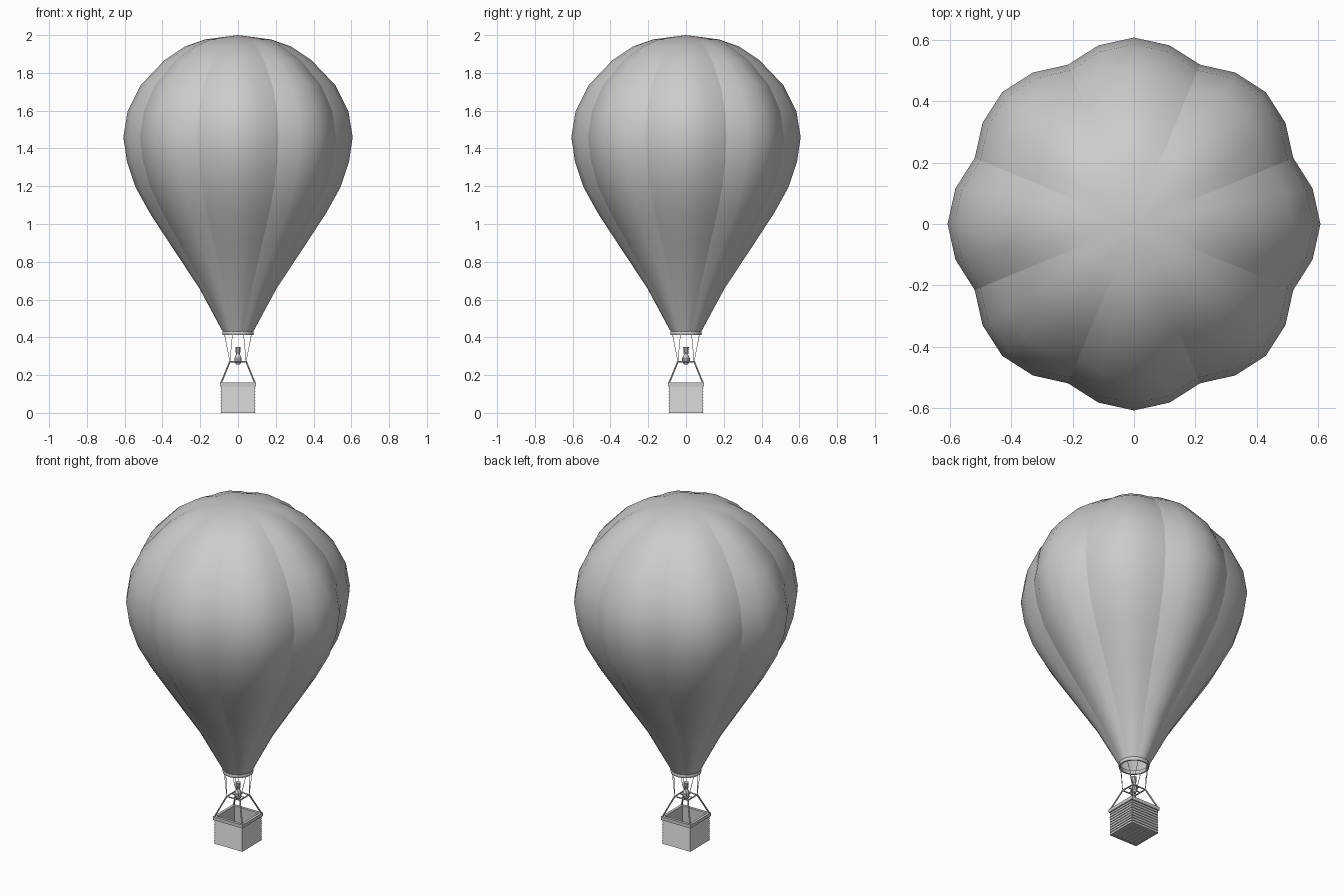
import bpy, bmesh
from math import pi, sin, cos, radians
from mathutils import Vector

cube = bpy.data.objects.get("Cube")
if cube:
    bpy.data.objects.remove(cube)

grey = bpy.data.materials.new("plain_grey")
grey.use_nodes = True
COLOUR = (0.6, 0.6, 0.6, 1)
grey.diffuse_color = COLOUR
grey.node_tree.nodes["Principled BSDF"].inputs["Base Color"].default_value = COLOUR


def finish(name, bm, smooth=False, normals=True):
    if normals:
        bmesh.ops.recalc_face_normals(bm, faces=bm.faces)
    for f in bm.faces:
        f.smooth = smooth
    mesh = bpy.data.meshes.new(name)
    bm.to_mesh(mesh)
    bm.free()
    mesh.materials.append(grey)
    obj = bpy.data.objects.new(name, mesh)
    bpy.context.scene.collection.objects.link(obj)
    return obj


def bridge(bm, rings, closed=False):
    pairs = list(zip(rings, rings[1:]))
    if closed:
        pairs.append((rings[-1], rings[0]))
    for a, b in pairs:
        n = len(a)
        for i in range(n):
            j = (i + 1) % n
            bm.faces.new((a[i], a[j], b[j], b[i]))


def add_rod(bm, start, end, r1, r2=None, sides=6):
    """Straight capped tube between two points."""
    start, end = Vector(start), Vector(end)
    d = end - start
    geo = bmesh.ops.create_cone(bm, cap_ends=True, segments=sides, radius1=r1,
                                radius2=r1 if r2 is None else r2, depth=d.length)
    turn = d.to_track_quat('Z', 'Y')
    for v in geo["verts"]:
        v.co = turn @ v.co + (start + end) / 2


def add_box(bm, centre, size):
    geo = bmesh.ops.create_cube(bm, size=1)
    for v in geo["verts"]:
        v.co = Vector(centre) + v.co * Vector(size)


def turned(name, profile, sides, smooth=False):
    """Closed cross-section of (radius, z) swept round the z axis."""
    bm = bmesh.new()
    rings = []
    for r, z in profile:
        angles = [2 * pi * (i + 0.5) / sides for i in range(sides)]
        rings.append([bm.verts.new((r * cos(a), r * sin(a), z)) for a in angles])
    bridge(bm, rings, closed=True)
    return finish(name, bm, smooth)


# Envelope: eight bulging gores, four facets each, creased along the seams
GORES = 8
SEGMENTS = GORES * 4
outline = [(0.078, 0.425), (0.205, 0.66), (0.357, 0.89), (0.465, 1.055),
           (0.543, 1.195), (0.588, 1.33), (0.607, 1.46), (0.585, 1.595),
           (0.515, 1.735), (0.388, 1.868), (0.28, 1.94), (0.175, 1.977)]
bulge = (1.0, 0.977, 0.925, 0.977)
bm = bmesh.new()
rings = []
for r, z in outline:
    depth = min(1, max(0, (r - 0.06) / 0.2))
    ring = []
    for i in range(SEGMENTS):
        a = 2 * pi * i / SEGMENTS
        rr = r * (1 - depth * (1 - bulge[i % 4]))
        ring.append(bm.verts.new((rr * cos(a), rr * sin(a), z)))
    rings.append(ring)
bridge(bm, rings)
crown = bm.verts.new((0, 0, 2.0))
top = rings[-1]
for i in range(SEGMENTS):
    bm.faces.new((top[i], top[(i + 1) % SEGMENTS], crown))
for lower, upper in zip(rings, rings[1:]):
    for i in range(2, SEGMENTS, 4):
        bm.edges.get((lower[i], upper[i])).smooth = False
finish("envelope", bm, smooth=True, normals=False)

# Mouth hoop
turned("mouth_hoop", [(0.081, 0.412), (0.083, 0.422), (0.081, 0.433),
                      (0.073, 0.433), (0.071, 0.422), (0.073, 0.412)], SEGMENTS)

# Burner frame, with ropes above and struts below
FRAME, FRAME_Z, RIM = 0.043, 0.272, 0.091
corners = [(1, 1), (-1, 1), (-1, -1), (1, -1)]
frame, ropes, struts = bmesh.new(), bmesh.new(), bmesh.new()
for k, (sx, sy) in enumerate(corners):
    nx, ny = corners[(k + 1) % 4]
    corner = (sx * FRAME, sy * FRAME, FRAME_Z)
    add_rod(frame, corner, (nx * FRAME, ny * FRAME, FRAME_Z), 0.004)
    mid = ((sx + nx) * FRAME / 2, (sy + ny) * FRAME / 2, FRAME_Z)
    add_rod(frame, mid, (0, 0, FRAME_Z), 0.003)
    add_rod(struts, corner, (sx * RIM, sy * RIM, 0.155), 0.0045)
    for side in (-1, 1):
        a = radians(45 + 90 * k + side * 22.5)
        add_rod(ropes, (0.077 * cos(a), 0.077 * sin(a), 0.415), corner, 0.0015, sides=4)
finish("burner_frame", frame)
finish("hoop_ropes", ropes)
finish("basket_struts", struts)

# Burner
bm = bmesh.new()
for z1, z2, r1, r2 in [(0.256, 0.268, 0.01, 0.018), (0.268, 0.292, 0.02, 0.02),
                       (0.292, 0.312, 0.018, 0.01), (0.312, 0.35, 0.012, 0.015)]:
    add_rod(bm, (0, 0, z1), (0, 0, z2), r1, r2, sides=10)
finish("burner", bm)

# Basket walls: overlapping slats in a hollow square
SLATS, TOP = 9, 0.142
DIAGONAL = 2 ** 0.5
step = TOP / SLATS
wall = []
for i in range(SLATS):
    wall += [(0.092 * DIAGONAL, i * step), (0.088 * DIAGONAL, (i + 1) * step)]
wall += [(0.081 * DIAGONAL, TOP), (0.081 * DIAGONAL, 0)]
turned("basket_walls", wall, 4)

# Basket rim
turned("basket_rim", [(0.096 * DIAGONAL, 0.14), (0.096 * DIAGONAL, 0.16),
                      (0.08 * DIAGONAL, 0.16), (0.08 * DIAGONAL, 0.14)], 4)

# Basket floor planks
bm = bmesh.new()
PLANKS = 6
width = 0.168 / PLANKS
for i in range(PLANKS):
    add_box(bm, ((i + 0.5) * width - 0.084, 0, 0.006), (width - 0.003, 0.168, 0.008))
add_box(bm, (0, 0, 0.012), (0.168, 0.168, 0.006))
finish("basket_floor", bm)
